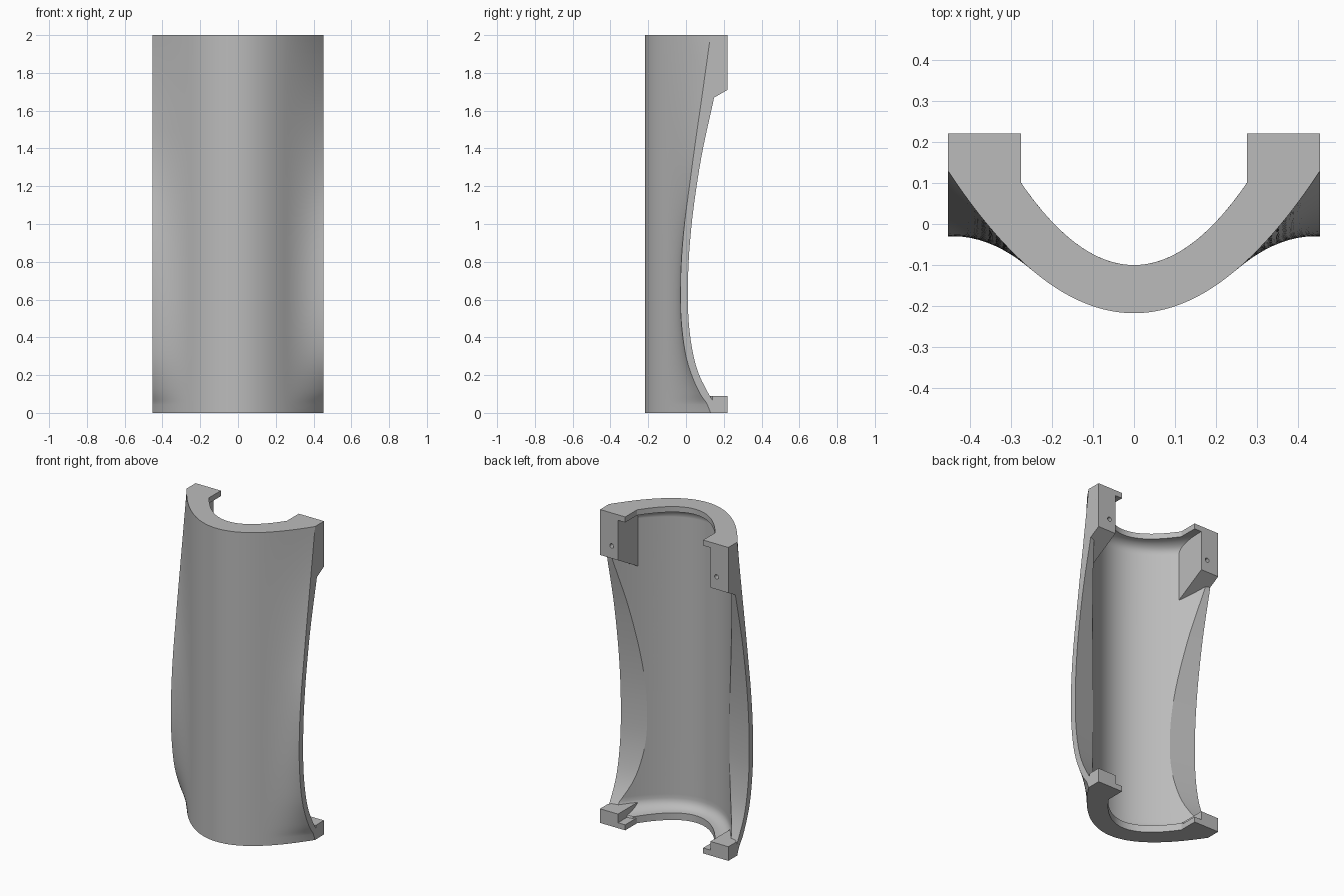
import bpy, bmesh, math

cube = bpy.data.objects.get("Cube")
if cube:
    bpy.data.objects.remove(cube, do_unlink=True)

HALF = 0.453      # half width
BACK = 0.22       # rear plane of the mounting blocks
BLEND = 0.25      # where the side flare leaves the main curve

grey = bpy.data.materials.new("plain grey")
grey.use_nodes = True
grey.diffuse_color = (0.5, 0.5, 0.5, 1)
grey.node_tree.nodes["Principled BSDF"].inputs["Base Color"].default_value = (0.5, 0.5, 0.5, 1)

# side edge: height, front y, rear y
EDGE = [(0, .13, .17), (.05, .11, .15), (.1, .075, .12), (.2, .03, .07), (.3, 0, .04),
        (.45, -.022, .017), (.6, -.03, .01), (.8, -.025, .014), (1, -.008, .03),
        (1.2, .018, .056), (1.4, .045, .09), (1.7, .088, .155), (2, .13, .21)]


def edge(z, k):
    """Smoothly interpolated side edge."""
    i = max(j for j in range(len(EDGE) - 1) if EDGE[j][0] <= z)

    def slope(j):
        a, b = EDGE[max(j - 1, 0)], EDGE[min(j + 1, len(EDGE) - 1)]
        return (b[k] - a[k]) / (b[0] - a[0])
    p, q = EDGE[i], EDGE[i + 1]
    h = q[0] - p[0]
    t = (z - p[0]) / h
    return ((2*t**3 - 3*t*t + 1) * p[k] + (t**3 - 2*t*t + t) * h * slope(i)
            + (3*t*t - 2*t**3) * q[k] + (t**3 - t*t) * h * slope(i + 1))


def outer(x, z):
    main = lambda v: -.217 + 1.7 * v * v
    if x <= BLEND:
        return main(x)
    s, run, d = 3.4 * BLEND, HALF - BLEND, x - BLEND
    c = (edge(z, 1) - main(BLEND) - s * run) / run ** 2
    return main(BLEND) + s * d + c * d * d


def lip(z):
    """1 inside the end rims, 0 on the thin wall, quarter round between."""
    d = min(max(z - .045, 0), max(1.965 - z, 0)) / .06
    return 1 - math.sqrt(1 - (1 - d) ** 2) if 0 < d < 1 else float(d <= 0)


def bowl(x, z):
    wall = -.17 + 1.75 * x * x
    return wall + lip(z) * (-.1 + 2.65 * x * x - wall)


def flare(x, z):
    return edge(z, 2) + .2 * (x - HALF)


def inner_half(z):
    """Inner profile from the centre to the side edge, with a crease."""
    lo, hi = 0, HALF
    for _ in range(30):
        mid = (lo + hi) / 2
        lo, hi = (mid, hi) if bowl(mid, z) < flare(mid, z) else (lo, mid)
    pts = [(lo * i / 16, bowl(lo * i / 16, z)) for i in range(17)]
    for i in range(1, 7):
        x = lo + (HALF - lo) * i / 6
        pts.append((x, flare(x, z)))
    return pts


def mirrored(half):
    return [(-x, y) for x, y in reversed(half[1:])] + half


def finish(name, bm):
    bmesh.ops.recalc_face_normals(bm, faces=bm.faces)
    mesh = bpy.data.meshes.new(name)
    bm.to_mesh(mesh)
    bm.free()
    mesh.materials.append(grey)
    ob = bpy.data.objects.new(name, mesh)
    bpy.context.collection.objects.link(ob)
    return ob


# curved shell: stacked closed sections
heights = [0, .02, .045, .048, .053, .06, .07, .085, .105]
heights += [.13 + i * (1.9 - .13) / 44 for i in range(45)]
heights += [1.905, 1.925, 1.94, 1.95, 1.957, 1.962, 1.965, 2]
bm = bmesh.new()
rings = []
for z in heights:
    out = mirrored([(HALF * i / 24, outer(HALF * i / 24, z)) for i in range(25)])
    loop = out + mirrored(inner_half(z))[::-1]
    rings.append([bm.verts.new((x, y, z)) for x, y in loop])
for a, b in zip(rings, rings[1:]):
    for i in range(len(a)):
        j = (i + 1) % len(a)
        bm.faces.new((a[i], a[j], b[j], b[i]))
# end caps as strips between outer and inner lines
n = 49
for ring in (rings[0], rings[-1]):
    inside = ring[n:][::-1]
    m = len(inside)
    i = j = 0
    while i < n - 1 or j < m - 1:
        if j == m - 1 or (i < n - 1 and ring[i + 1].co.x <= inside[j + 1].co.x):
            bm.faces.new((ring[i], ring[i + 1], inside[j]))
            i += 1
        else:
            bm.faces.new((ring[i], inside[j + 1], inside[j]))
            j += 1
shell = finish("curved_shell", bm)
bpy.context.view_layer.objects.active = shell
shell.select_set(True)
bpy.ops.object.shade_smooth_by_angle(angle=math.radians(28))
shell.select_set(False)


def prism(name, outline, side, low, high):
    """Upright prism; low and high give z from y."""
    bm = bmesh.new()
    bottom = [bm.verts.new((side * x, y, low(y))) for x, y in outline]
    top = [bm.verts.new((side * x, y, high(y))) for x, y in outline]
    bm.faces.new(bottom)
    bm.faces.new(top)
    for i in range(len(outline)):
        j = (i + 1) % len(outline)
        bm.faces.new((bottom[i], bottom[j], top[j], top[i]))
    return finish(name, bm)


# mounting blocks, end tabs and screw holes on both sides
block = [(.326, 0), (HALF, .14), (HALF, BACK), (.326, BACK)]
tab = [(.275, .09), (.33, .01), (HALF, .14), (HALF, BACK), (.275, BACK)]
for label, side in (("left", 1), ("right", -1)):
    upper = prism(f"upper_block_{label}", block, side,
                  lambda y: 1.71 - .57 * (BACK - y), lambda y: 2)
    prism(f"lower_block_{label}", block, side, lambda y: 0, lambda y: .09)
    prism(f"upper_tab_{label}", tab, side, lambda y: 1.965, lambda y: 2)
    prism(f"lower_tab_{label}", tab, side, lambda y: 0, lambda y: .035)

    bpy.ops.mesh.primitive_cylinder_add(vertices=20, radius=.014, depth=.16,
                                        location=(side * .37, BACK, 1.79),
                                        rotation=(math.pi / 2, 0, 0))
    cutter = bpy.context.object
    cutter.name = f"screw_hole_cutter_{label}"
    cutter.data.materials.append(grey)
    cutter.hide_render = True
    cutter.hide_set(True)
    cut = upper.modifiers.new("screw hole", 'BOOLEAN')
    cut.operation = 'DIFFERENCE'
    cut.object = cutter
    cut.solver = 'EXACT'
